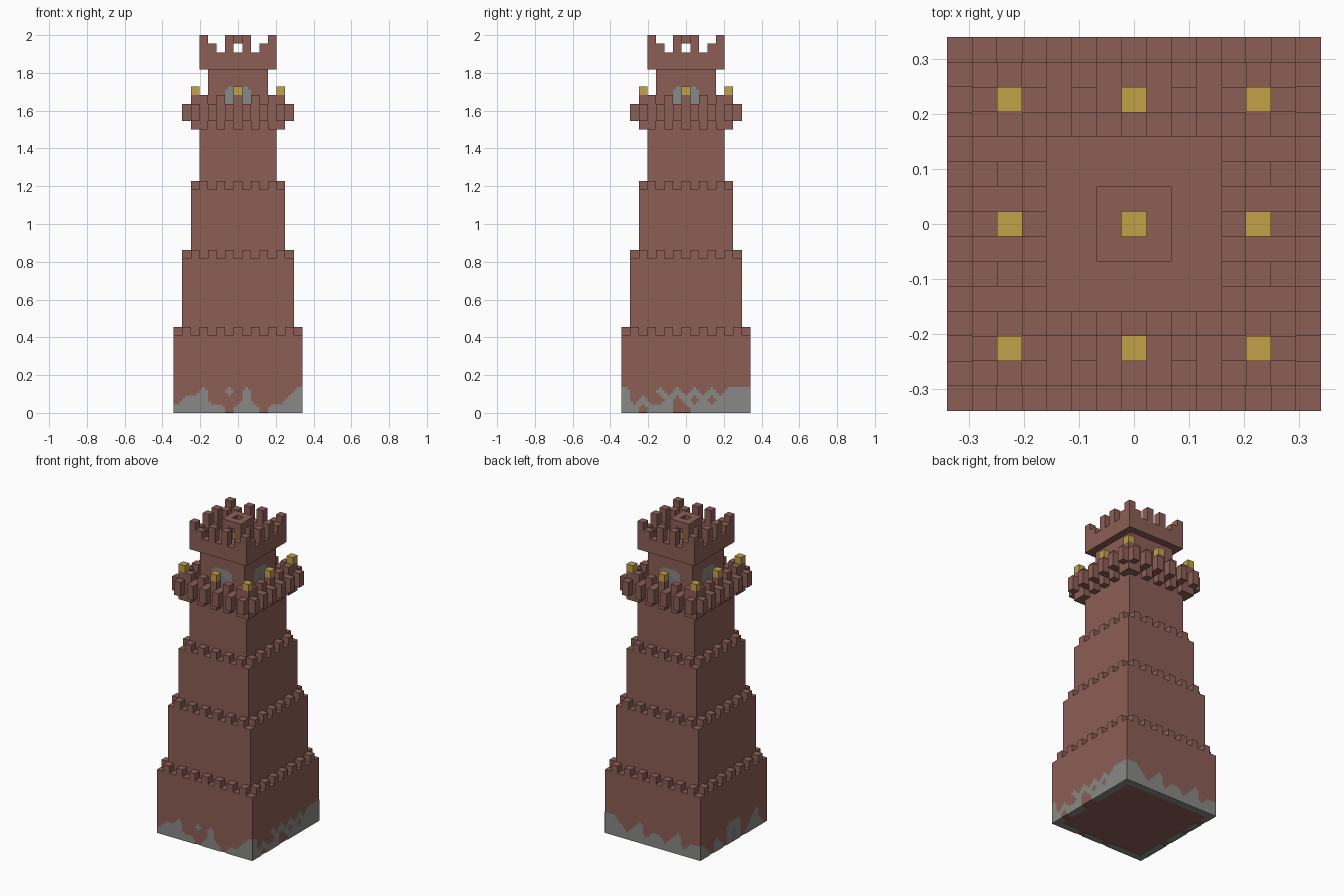
import bpy
import bmesh
from math import pi
from mathutils import Matrix, Vector

cube = bpy.data.objects.get("Cube")
if cube:
    bpy.data.objects.remove(cube, do_unlink=True)

V = 2 / 44  # size of one block


def material(name, rgb):
    m = bpy.data.materials.new(name)
    m.use_nodes = True
    colour = (*rgb, 1)
    m.diffuse_color = colour
    m.node_tree.nodes["Principled BSDF"].inputs["Base Color"].default_value = colour
    return m


brick = material("red brown brick", (0.26, 0.112, 0.09))
stone = material("grey stone", (0.25, 0.25, 0.24))
gold = material("gold lamp", (0.54, 0.36, 0.065))
slate = material("slate opening", (0.2, 0.2, 0.25))


def finish(bm, name, mat):
    mesh = bpy.data.meshes.new(name)
    bm.to_mesh(mesh)
    bm.free()
    mesh.materials.append(mat)
    obj = bpy.data.objects.new(name, mesh)
    bpy.context.collection.objects.link(obj)
    return obj


def add_box(bm, centre, size, turn=0):
    mat = (Matrix.Scale(V, 4) @ Matrix.Rotation(turn * pi / 2, 4, "Z")
           @ Matrix.Translation(centre) @ Matrix.Diagonal((*size, 1)))
    bmesh.ops.create_cube(bm, size=1, matrix=mat)


def block(name, mat, width, z0, z1):
    bm = bmesh.new()
    add_box(bm, (0, 0, (z0 + z1) / 2), (width, width, z1 - z0))
    return finish(bm, name, mat)


def ring(name, mat, half, posts):
    """Posts (index, bottom, top) repeated on all four sides at the given distance."""
    bm = bmesh.new()
    for turn in range(4):
        for i, z0, z1 in posts:
            add_box(bm, (i, -half, (z0 + z1) / 2), (1, 1, z1 - z0), turn)
    return finish(bm, name, mat)


def paint(name, mat, rows, z0, half, turn, key="#", lift=0.04):
    """Thin plate following a block pattern, with its corners cut by thirds."""
    bm = bmesh.new()
    rot = Matrix.Rotation(turn * pi / 2, 4, "Z")
    n, rows = len(rows[0]), rows[::-1]

    def cell(c, r):
        c = min(max(c, 0), n - 1) if n > 3 else c
        if r < 0:
            r = 0
        return 0 <= c < n and r < len(rows) and rows[r][c] == key

    def filled(c, r, a, b):
        own = cell(c, r)
        if key != "#" or not (a and b):
            return own
        side, above, diagonal = cell(c + a, r), cell(c, r + b), cell(c + a, r + b)
        if own:
            return side or above or diagonal
        return side and above

    for r in range(len(rows)):
        for c in range(n):
            for a in (-1, 0, 1):
                for b in (-1, 0, 1):
                    if not filled(c, r, a, b):
                        continue
                    x = c - n / 2 + (a + 1) / 3
                    z = z0 + r + (b + 1) / 3
                    quad = [(x, z), (x + 1 / 3, z), (x + 1 / 3, z + 1 / 3), (x, z + 1 / 3)]
                    bm.faces.new([bm.verts.new(rot @ Vector((p, -half - lift, q)) * V)
                                  for p, q in quad])
    bmesh.ops.remove_doubles(bm, verts=bm.verts, dist=0.0005)
    return finish(bm, name, mat)


# Stepped tower body with a row of merlons on each step
levels = [(7, 0.05, 9), (6, 9, 18), (5, 18, 26)]
for number, (half, z0, z1) in enumerate(levels, 1):
    block(f"tier_{number}", brick, 2 * half + 1, z0, z1)
    ring(f"tier_{number}_merlons", brick, half,
         [(i, z1, z1 + 1) for i in range(1 - half, half, 2)])
block("tier_4", brick, 9, 26, 35)

# Overhanging gallery with staggered teeth
ring("gallery_inner_teeth", brick, 5,
     [(i, 33, 37) for i in (-4, -2, 0, 2, 4, 5)] + [(i, 34, 36) for i in (-3, -1, 1, 3)])
ring("gallery_outer_teeth", brick, 6, [(i, 34, 36) for i in range(-5, 6, 2)])
ring("gallery_lamps", gold, 5, [(0, 37, 38), (5, 37, 38)])

# Upper shaft with an arched opening on each side
block("upper_shaft", brick, 7, 35, 40)
arch = ["###", "#o#", "#o#"]
for turn in range(4):
    paint(f"shaft_arch_{turn}", stone, arch, 35, 3.5, turn)
    paint(f"shaft_opening_{turn}", slate, arch, 35, 3.5, turn, "o")

# Crown with parapet and merlons
block("crown_floor", brick, 9, 40, 41)
ring("crown_parapet", brick, 4, [(i, 41, 42) for i in range(-3, 5)])
ring("crown_merlons", brick, 4,
     [(4, 42, 44), (-3, 42, 43), (3, 42, 43), (-1, 42, 44), (1, 42, 44)])

# Beacon: four pillars, an open roof ring and the lamp below it
ring("beacon_pillars", brick, 1, [(1, 41, 43)])
ring("beacon_roof", brick, 1, [(0, 43, 44), (1, 43, 44)])
block("beacon_lamp", gold, 1, 41, 42)

# Worn stone footing on each side: front, left, back, right
footing = [
    ["...#..#.#.....#",
     ".###....#....##",
     "######.###.####"],
    ["#...#.#.#.#.###",
     "#.#..#.#.#.####",
     "##.###..#######"],
    ["##...#.....#...",
     "###.##.##.##.##",
     "###############"],
    ["......###...#..",
     "#..#..#o#..##..",
     "##.##.#o#.####."],
]
rim = bmesh.new()
for turn, rows in enumerate(footing):
    paint(f"footing_{turn}", stone, rows, 0, 7.5, turn)
    for i, mark in enumerate(rows[-1]):
        if mark != ".":
            add_box(rim, (i - 7, -7, 0.04), (1, 1, 0.08), turn)
finish(rim, "footing_rim", stone)
paint("base_door", slate, footing[3], 0, 7.5, 3, "o")
